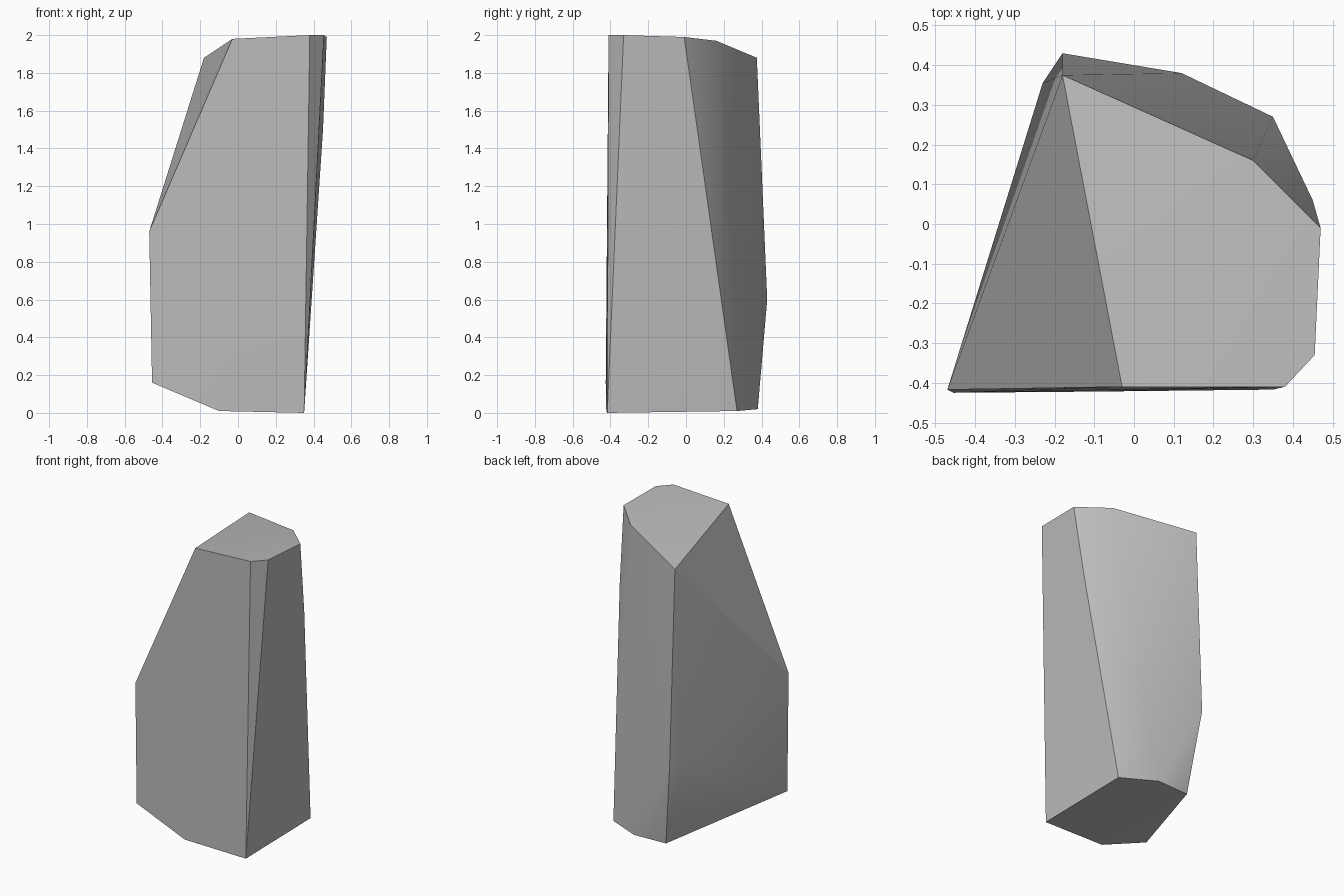
import bpy
import bmesh
from math import radians

cube = bpy.data.objects.get("Cube")
if cube:
    bpy.data.objects.remove(cube, do_unlink=True)

# Stone colour
stone = bpy.data.materials.new("stone_grey")
stone.use_nodes = True
grey = (0.5, 0.5, 0.5, 1)
stone.diffuse_color = grey
stone.node_tree.nodes["Principled BSDF"].inputs["Base Color"].default_value = grey

# Corner points of the chiselled rock, grouped by region
crown = [(-0.03, -0.41, 1.98), (0.38, -0.41, 2.0), (0.455, -0.33, 2.0),
         (0.47, -0.01, 1.99), (0.30, 0.16, 1.97), (-0.18, 0.375, 1.88)]
waist = [(-0.47, -0.417, 0.96), (-0.23, 0.355, 0.61), (-0.18, 0.43, 0.6),
         (0.45, 0.06, 1.5)]
foot = [(-0.455, -0.425, 0.16), (-0.10, -0.422, 0.01), (0.35, -0.417, 0),
        (0.35, 0.27, 0.01), (0.12, 0.38, 0.02), (-0.11, 0.37, 0.02)]

# Wrap the corners in a convex skin
bm = bmesh.new()
for corner in crown + waist + foot:
    bm.verts.new(corner)
bmesh.ops.convex_hull(bm, input=bm.verts)
bmesh.ops.recalc_face_normals(bm, faces=bm.faces)
mesh = bpy.data.meshes.new("rock_pillar")
bm.to_mesh(mesh)
bm.free()

rock = bpy.data.objects.new("rock_pillar", mesh)
bpy.context.collection.objects.link(rock)
mesh.materials.append(stone)

# Soft shading across shallow bends, crisp ridges elsewhere
bpy.ops.object.select_all(action="DESELECT")
rock.select_set(True)
bpy.context.view_layer.objects.active = rock
bpy.ops.object.shade_smooth_by_angle(angle=radians(30))
